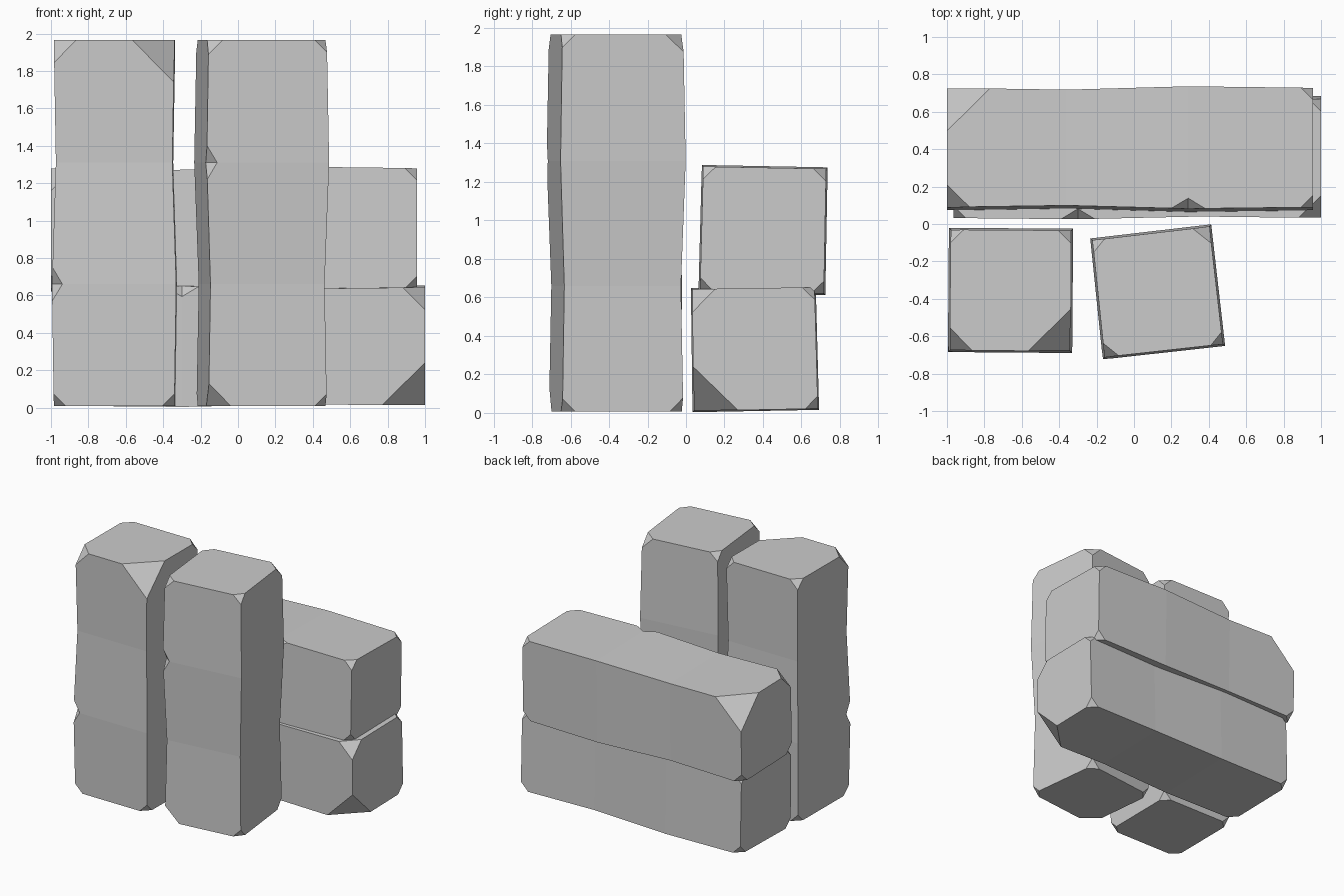
import bpy, bmesh
from mathutils import Vector

if "Cube" in bpy.data.objects:
    bpy.data.objects.remove(bpy.data.objects["Cube"])


def beam(name, quad, stations, scales, start_clips, end_clips, nick, upright):
    """Rough four-sided beam: four rings, clipped end corners, one nicked edge."""
    bm = bmesh.new()
    cu = sum(p[0] for p in quad) / 4
    cv = sum(p[1] for p in quad) / 4
    rings = []
    for t, s in zip(stations, scales):
        pts = [(cu + (u - cu) * s, cv + (v - cv) * s) for u, v in quad]
        rings.append([bm.verts.new((u, v, t) if upright else (t, u, v)) for u, v in pts])
    for a, b in zip(rings, rings[1:]):
        for i in range(4):
            j = (i + 1) % 4
            bm.faces.new((a[i], a[j], b[j], b[i]))
    bm.faces.new(rings[0][::-1])
    bm.faces.new(rings[-1])

    def clip(v, size):
        return bmesh.ops.bevel(bm, geom=[v], offset=size, offset_type='OFFSET',
                               segments=1, profile=0.5, affect='VERTICES')

    # V-shaped nick halfway along one long edge
    ring, corner = nick
    v = rings[ring][corner]
    origin = v.co.copy()
    axis = Vector((0, 0, 1)) if upright else Vector((1, 0, 0))
    res = clip(v, 0.09)
    for w in res['verts']:
        if abs((w.co - origin).normalized().dot(axis)) < 0.5:
            w.co = w.co.lerp(origin, 0.38)
    bmesh.ops.triangulate(bm, faces=res['faces'], quad_method='SHORT_EDGE')

    # Clipped end corners
    for r, sizes in ((rings[0], start_clips), (rings[-1], end_clips)):
        for v, size in zip(r, sizes):
            clip(v, size)

    bmesh.ops.recalc_face_normals(bm, faces=bm.faces[:])
    mesh = bpy.data.meshes.new(name)
    bm.to_mesh(mesh)
    bm.free()
    bpy.context.collection.objects.link(bpy.data.objects.new(name, mesh))


S = 0.065
HEIGHTS = (0.008, 0.66, 1.31, 1.965)

# Upright beams: corners run front left, front right, back right, back left
beam("left_upright_beam",
     [(-0.985, -0.675), (-0.34, -0.68), (-0.335, -0.035), (-0.98, -0.03)],
     HEIGHTS, (1, 1.03, 0.965, 1),
     (S, S, S, S), (0.12, 0.225, 0.07, 0.07), (1, 0), True)
beam("right_upright_beam",
     [(-0.157, -0.712), (0.475, -0.642), (0.403, -0.014), (-0.222, -0.087)],
     HEIGHTS, (1, 0.965, 1.035, 1),
     (0.12, S, 0.07, S), (0.075, S, 0.09, S), (2, 0), True)

# Lying beams: corners run front bottom, back bottom, back top, front top
beam("lower_lying_beam",
     [(0.04, 0.01), (0.685, 0.022), (0.668, 0.653), (0.032, 0.643)],
     (-0.965, -0.30, 0.35, 1.0), (1, 1.02, 0.975, 1),
     (S, S, S, S), (0.23, S, S, 0.12), (1, 3), False)
beam("upper_lying_beam",
     [(0.073, 0.638), (0.716, 0.62), (0.728, 1.268), (0.09, 1.28)],
     (-1.0, -0.36, 0.29, 0.957), (1, 0.97, 1.025, 1),
     (0.07, 0.07, 0.23, 0.12), (S, S, S, S), (2, 3), False)
